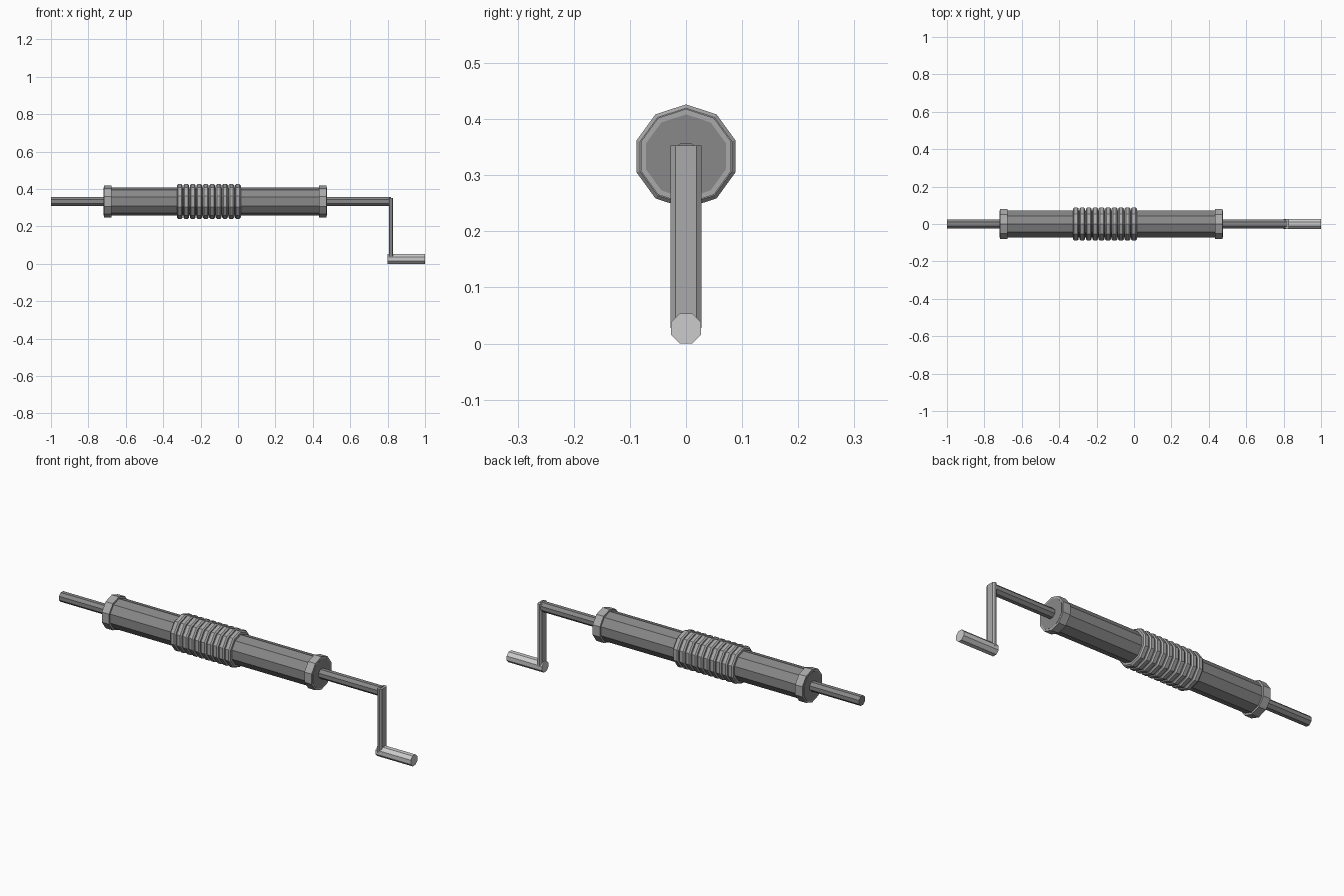
import bpy, bmesh, math

if "Cube" in bpy.data.objects:
    bpy.data.objects.remove(bpy.data.objects["Cube"])

AXIS_Z = 0.3335


def grey(name, value):
    mat = bpy.data.materials.new(name)
    mat.diffuse_color = (value, value, value, 1)
    mat.use_nodes = True
    mat.node_tree.nodes["Principled BSDF"].inputs["Base Color"].default_value = mat.diffuse_color
    return mat


DARK = grey("dark_metal", 0.25)
MID = grey("mid_metal", 0.40)
LIGHT = grey("light_metal", 0.55)


def finish(name, bm, mat):
    bmesh.ops.recalc_face_normals(bm, faces=bm.faces)
    mesh = bpy.data.meshes.new(name)
    bm.to_mesh(mesh)
    bm.free()
    mesh.materials.append(mat)
    obj = bpy.data.objects.new(name, mesh)
    bpy.context.collection.objects.link(obj)
    return obj


def lathe_x(name, profile, sides, z, turn, mat):
    """Closed solid of revolution around the x axis; profile is (x, radius)."""
    bm = bmesh.new()
    rings = []
    for x, r in profile:
        rings.append([bm.verts.new((x,
                                    r * math.cos(turn + math.tau * i / sides),
                                    z + r * math.sin(turn + math.tau * i / sides)))
                      for i in range(sides)])
    for a, b in zip(rings, rings[1:]):
        for i in range(sides):
            j = (i + 1) % sides
            bm.faces.new((a[i], a[j], b[j], b[i]))
    bm.faces.new(rings[0])
    bm.faces.new(rings[-1])
    return finish(name, bm, mat)


TEN = math.pi / 2     # ten-sided parts have a corner on top
EIGHT = math.pi / 8   # eight-sided parts have a flat on top

# main tube, its ends just proud of the collars
lathe_x("tube", [(-0.719, 0.0748), (0.475, 0.0748)], 10, AXIS_Z, TEN, DARK)

# end collars
for name, x0, x1 in (("left_collar", -0.717, -0.676), ("right_collar", 0.433, 0.474)):
    lathe_x(name, [(x0, 0.0845), (x1, 0.0845)], 10, AXIS_Z, TEN, MID)

# grip ridges with bevelled rims
for i in range(10):
    c = -0.311 + i * 0.0345
    lathe_x(f"grip_ridge_{i + 1}",
            [(c - 0.0155, 0.074), (c - 0.0155, 0.086), (c - 0.009, 0.0926),
             (c + 0.009, 0.0926), (c + 0.0155, 0.086), (c + 0.0155, 0.074)],
            10, AXIS_Z, TEN, MID)

# shaft through the tube, and crank handle
lathe_x("shaft", [(-1.0, 0.0257), (0.818, 0.0257)], 8, AXIS_Z, EIGHT, DARK)
lathe_x("crank_handle", [(0.80, 0.0288), (1.0, 0.0288)], 8, 0.0266, EIGHT, LIGHT)

# crank arm: flattened eight-sided bar
bm = bmesh.new()
outline = [(0.012, 0.0187), (0.005, 0.0275), (-0.005, 0.0275), (-0.012, 0.0187)]
outline += [(-x, -y) for x, y in outline]
low = bm.faces.new([bm.verts.new((0.818 + x, y, 0.028)) for x, y in outline])
top = bmesh.ops.extrude_face_region(bm, geom=[low], use_keep_orig=True)
for v in top["geom"]:
    if isinstance(v, bmesh.types.BMVert):
        v.co.z = 0.353
finish("crank_arm", bm, MID)
